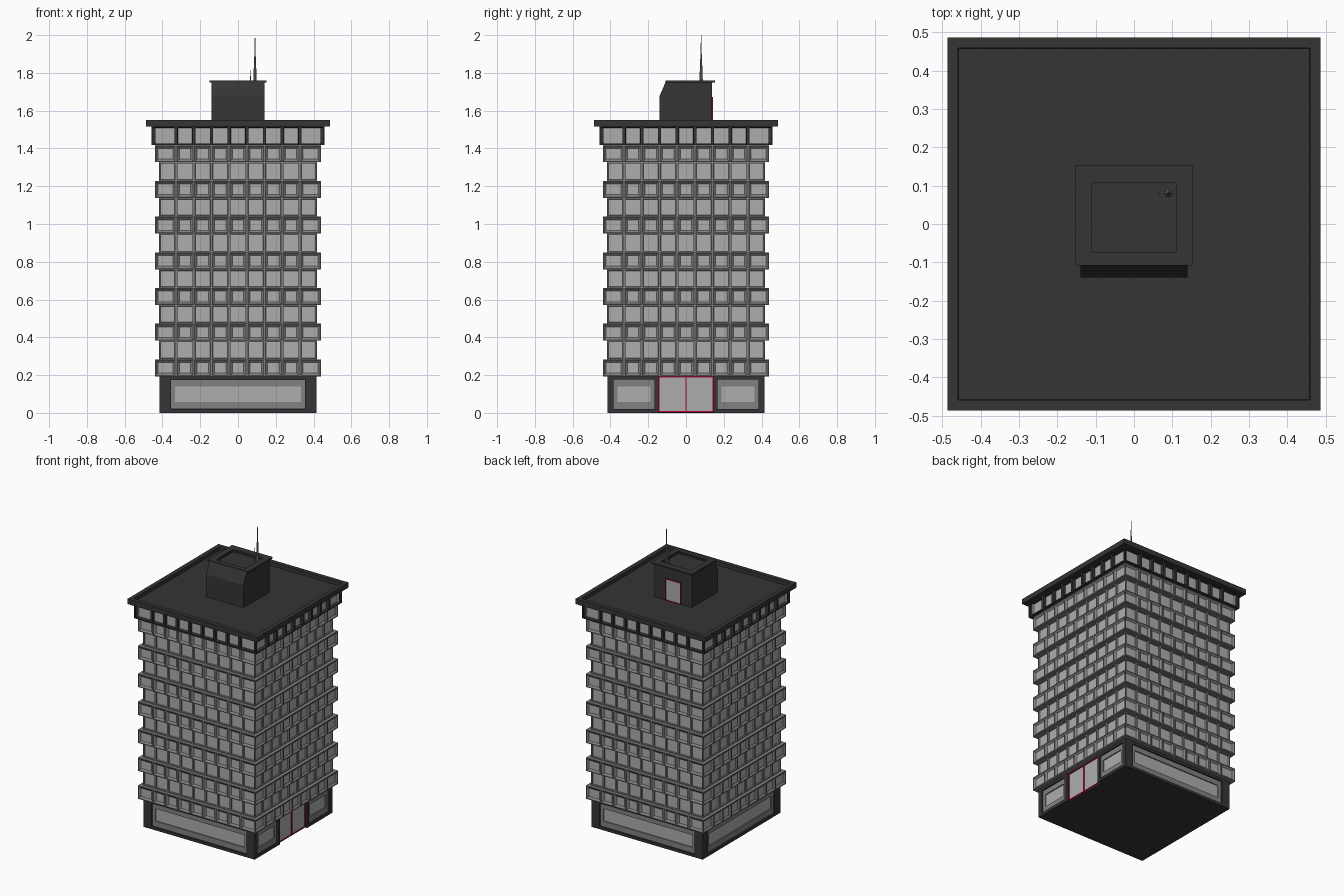
import bpy, bmesh, math
from mathutils import Matrix

if "Cube" in bpy.data.objects:
    bpy.data.objects.remove(bpy.data.objects["Cube"])


def material(name, rgb):
    m = bpy.data.materials.new(name)
    m.diffuse_color = (*rgb, 1)
    m.use_nodes = True
    m.node_tree.nodes["Principled BSDF"].inputs["Base Color"].default_value = m.diffuse_color
    return m


DARK = material("dark_cladding", (0.035, 0.035, 0.035))
FRAME = material("concrete", (0.22, 0.22, 0.22))
GLASS = material("glass", (0.42, 0.42, 0.42))
RED = material("red_frame", (0.45, 0.0, 0.03))


def finish(name, bm, *mats):
    bmesh.ops.recalc_face_normals(bm, faces=bm.faces)
    me = bpy.data.meshes.new(name)
    bm.to_mesh(me)
    bm.free()
    for m in mats:
        me.materials.append(m)
    ob = bpy.data.objects.new(name, me)
    bpy.context.collection.objects.link(ob)
    return ob


def add_box(bm, x, y, z):
    size = [b - a for a, b in (x, y, z)]
    mid = [(a + b) / 2 for a, b in (x, y, z)]
    bmesh.ops.create_cube(bm, size=1, matrix=Matrix.Translation(mid) @ Matrix.Diagonal((*size, 1)))


def boxes(name, mat, items, turn=0):
    """Several boxes in one object, turned by quarter turns about z."""
    bm = bmesh.new()
    for it in items:
        add_box(bm, *it)
    bm.transform(Matrix.Rotation(turn * math.pi / 2, 4, 'Z'))
    return finish(name, bm, mat)


def ring(x, z, tx, tz, y):
    """Four strips framing a rectangle on a front wall."""
    (a, b), (c, d) = x, z
    return [((a, a + tx), y, z), ((b - tx, b), y, z),
            ((a + tx, b - tx), y, (c, c + tz)), ((a + tx, b - tx), y, (d - tz, d))]


def storey(name, h, z0, z1, insets, frame):
    """Square storey with nine cells per side, each cell inset in steps."""
    us = [-h] + [(i - 4.5) * 0.0936 for i in range(1, 9)]
    pts = []
    for k in range(4):
        r = Matrix.Rotation(k * math.pi / 2, 2)
        for u in us:
            x, y = u, -h
            for _ in range(k):
                x, y = -y, x
            pts.append((x, y))
    bm = bmesh.new()
    lo = [bm.verts.new((x, y, z0)) for x, y in pts]
    hi = [bm.verts.new((x, y, z1)) for x, y in pts]
    n = len(pts)
    cells = [bm.faces.new((lo[i], lo[(i + 1) % n], hi[(i + 1) % n], hi[i])) for i in range(n)]
    bm.faces.new(hi)
    bm.faces.new(lo[::-1])
    bm.normal_update()
    for thick, depth in insets:
        bmesh.ops.inset_individual(bm, faces=cells, thickness=thick, depth=depth, use_even_offset=True)
    for f in cells:
        f.material_index = 1
    return finish(name, bm, frame, GLASS)


# Office floors: protruding bands alternating with flush window rows
for k in range(7):
    z = 0.193 + 0.189 * k
    storey(f"band_{k}", 0.44, z, z + 0.09, [(0.005, 0), (0.012, -0.010)], FRAME)
    if k < 6:
        storey(f"window_row_{k}", 0.418, z + 0.09, z + 0.189, [(0.006, 0), (0.002, -0.008)], FRAME)
storey("top_storey", 0.458, 1.417, 1.518, [(0.008, 0), (0.001, -0.022)], DARK)

# Ground floor: core, dark corner piers and rails, framed windows
Y, YS, YG = (-0.415, -0.39), (-0.406, -0.39), (-0.399, -0.39)
boxes("ground_core", DARK, [((-0.392, 0.392), (-0.392, 0.392), (0, 0.193))])


def shop_window(name, a, b, turn):
    boxes(name + "_surround", FRAME, ring((a, b), (0.02, 0.178), 0.022, 0.037, YS), turn)
    boxes(name + "_glass", GLASS, [((a + 0.02, b - 0.02), YG, (0.055, 0.143))], turn)


for turn, side in ((0, "front"), (2, "back"), (3, "left")):
    boxes(f"ground_frame_{side}", DARK, ring((-0.415, 0.415), (0, 0.193), 0.06, 0.018, Y), turn)
    shop_window(f"ground_window_{side}", -0.355, 0.355, turn)

# Entrance side (+x): two windows beside a red-framed double door
for s, side in ((-1, "near"), (1, "far")):
    a, b = sorted((s * 0.145, s * 0.415))
    piers = []
    for p, q in ((0.145, 0.167), (0.384, 0.415)):
        piers.append((tuple(sorted((s * p, s * q))), Y, (0, 0.193)))
    rail = tuple(sorted((s * 0.167, s * 0.384)))
    piers += [(rail, Y, (0, 0.02)), (rail, Y, (0.176, 0.193))]
    boxes(f"entrance_frame_{side}", DARK, piers, 1)
    shop_window(f"entrance_window_{side}", *rail, 1)
boxes("entrance_door_glass", GLASS, [((-0.145, 0.145), YG, (0.003, 0.19))], 1)
boxes("entrance_door_frame", RED,
      ring((-0.145, 0.145), (0.003, 0.193), 0.006, 0.006, (-0.404, -0.39))
      + [((-0.003, 0.003), (-0.404, -0.39), (0.009, 0.187))], 1)

# Roof slab with sunken deck
bm = bmesh.new()
add_box(bm, (-0.487, 0.487), (-0.487, 0.487), (1.516, 1.55))
bm.normal_update()
top = [f for f in bm.faces if f.normal.z > 0.9]
bmesh.ops.inset_individual(bm, faces=top, thickness=0.04, depth=0)
bmesh.ops.inset_individual(bm, faces=top, thickness=0.0005, depth=-0.025)
finish("roof_slab", bm, DARK)

# Penthouse: sloped-front prism with sunken top
bm = bmesh.new()
prof = [(-0.14, 1.52), (0.138, 1.52), (0.138, 1.757), (-0.106, 1.757), (-0.14, 1.677)]
face = bm.faces.new([bm.verts.new((-0.14, y, z)) for y, z in prof])
ext = bmesh.ops.extrude_face_region(bm, geom=[face])
bmesh.ops.translate(bm, vec=(0.28, 0, 0), verts=[v for v in ext["geom"] if isinstance(v, bmesh.types.BMVert)])
bmesh.ops.recalc_face_normals(bm, faces=bm.faces)
top = [f for f in bm.faces if f.normal.z > 0.9]
bmesh.ops.inset_individual(bm, faces=top, thickness=0.03, depth=0)
bmesh.ops.inset_individual(bm, faces=top, thickness=0.0005, depth=-0.02)
finish("penthouse", bm, DARK)
Z = (1.75, 1.76)
boxes("penthouse_cap", DARK, [
    ((-0.152, -0.11), (-0.108, 0.154), Z), ((0.11, 0.152), (-0.108, 0.154), Z),
    ((-0.11, 0.11), (-0.108, -0.075), Z), ((-0.11, 0.11), (0.108, 0.154), Z)])

# Roof access door on the back of the penthouse
boxes("roof_door", GLASS, [((-0.055, 0.055), (-0.140, -0.13), (1.525, 1.668))], 2)
boxes("roof_door_frame", RED,
      ring((-0.058, 0.058), (1.525, 1.672), 0.005, 0.005, (-0.142, -0.13)), 2)

# Antenna mast and short pin
bm = bmesh.new()
for x, r1, r2, z0, z1 in ((0.09, 0.010, 0.006, 1.735, 1.84), (0.09, 0.006, 0.003, 1.84, 1.91),
                          (0.09, 0.003, 0.001, 1.91, 2.0), (0.066, 0.002, 0.001, 1.735, 1.83)):
    bmesh.ops.create_cone(bm, cap_ends=True, segments=8, radius1=r1, radius2=r2, depth=z1 - z0,
                          matrix=Matrix.Translation((x, 0.08, (z0 + z1) / 2)))
finish("antenna", bm, FRAME)
